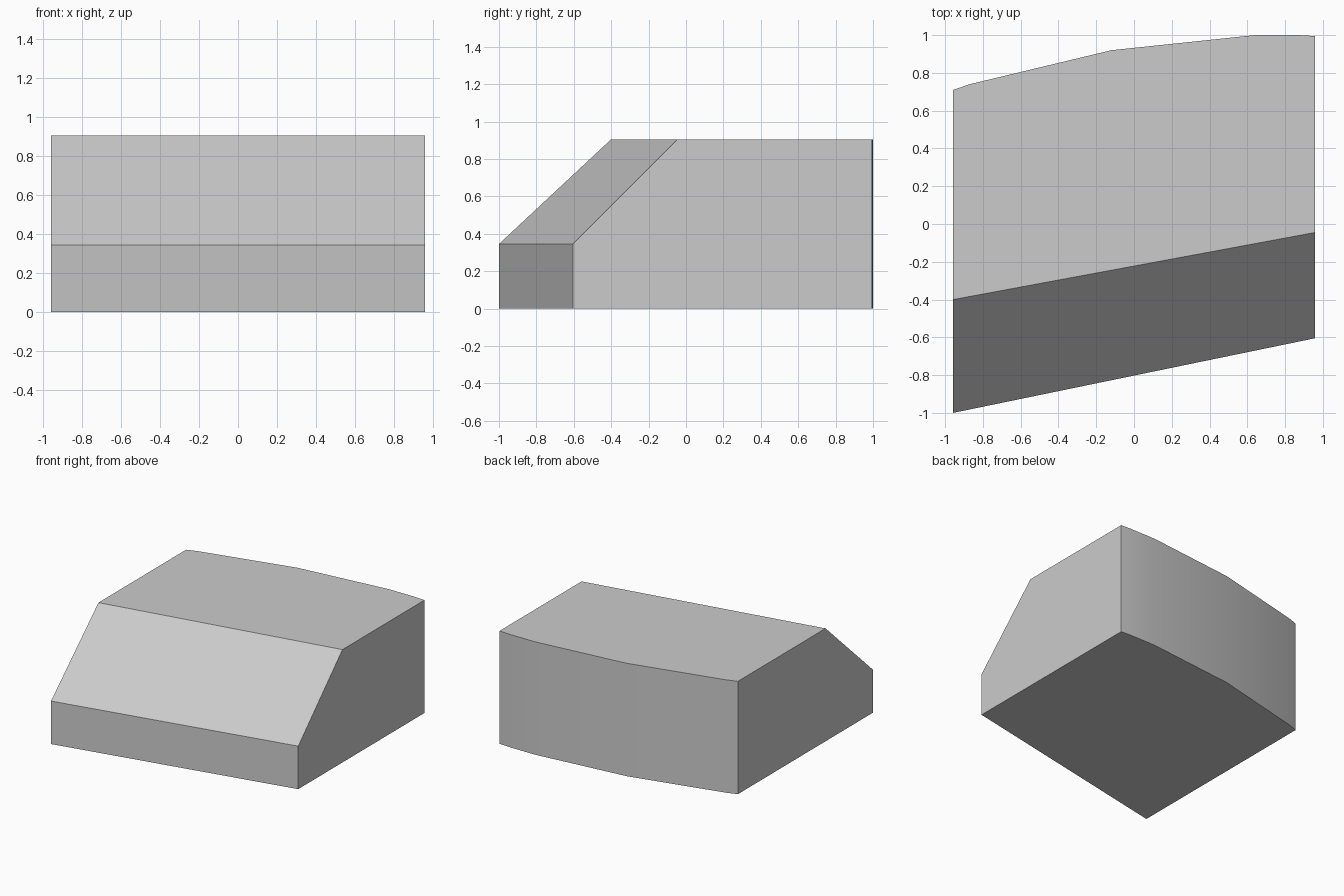
import bpy
import bmesh
import math

cube = bpy.data.objects.get("Cube")
if cube:
    bpy.data.objects.remove(cube, do_unlink=True)

# Plain grey material
GREY = (0.6, 0.6, 0.6, 1.0)
mat = bpy.data.materials.new("plain_grey")
mat.use_nodes = True
mat.diffuse_color = GREY
mat.node_tree.nodes["Principled BSDF"].inputs["Base Color"].default_value = GREY

HALF, LIP, TOP = 0.958, 0.345, 0.905
# Gently bowed back edge, from right to left
BACK = [(-HALF, 0.71), (-0.87, 0.74), (-0.12, 0.92),
        (0.64, 1.0), (0.87, 1.0), (HALF, 0.995)]

bm = bmesh.new()


def front_edge(y_right, y_left, z):
    return [bm.verts.new((-HALF, y_right, z)), bm.verts.new((HALF, y_left, z))]


# Skewed front: upright lip, then a slope up to the roof
foot = front_edge(-1.0, -0.605, 0)
lip = front_edge(-1.0, -0.605, LIP)
roof = front_edge(-0.4, -0.045, TOP)
low = [bm.verts.new((x, y, 0)) for x, y in BACK]
high = [bm.verts.new((x, y, TOP)) for x, y in BACK]

for a, b in ((foot, lip), (lip, roof)):
    bm.faces.new((a[0], a[1], b[1], b[0]))
bm.faces.new(roof + high[::-1])
bm.faces.new(foot + low[::-1])
for side in (0, -1):
    bm.faces.new((foot[side], low[side], high[side], roof[side], lip[side]))
for i in range(len(BACK) - 1):
    bm.faces.new((low[i], low[i + 1], high[i + 1], high[i]))
bmesh.ops.recalc_face_normals(bm, faces=bm.faces)

mesh = bpy.data.meshes.new("sloped_block")
bm.to_mesh(mesh)
bm.free()
mesh.materials.append(mat)
block = bpy.data.objects.new("sloped_block", mesh)
bpy.context.collection.objects.link(block)

# Smooth the bowed back while keeping the hard edges crisp
bpy.context.view_layer.objects.active = block
block.select_set(True)
bpy.ops.object.shade_smooth_by_angle(angle=math.radians(30))
